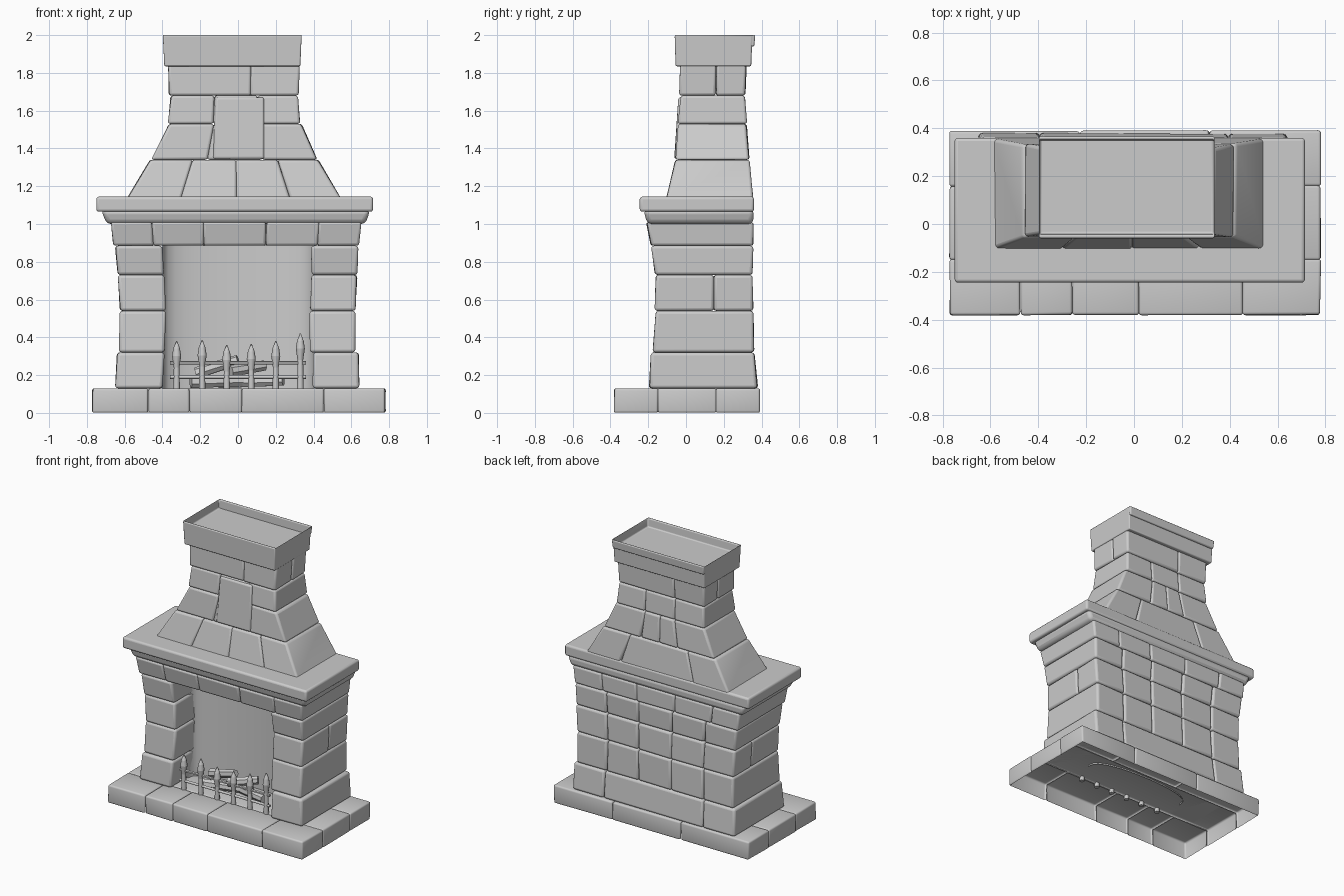
import bpy, bmesh, random, math
from mathutils import Vector

random.seed(4)
if "Cube" in bpy.data.objects:
    bpy.data.objects.remove(bpy.data.objects["Cube"])

stone = bpy.data.materials.new("grey_stone")
stone.use_nodes = True
GREY = (0.6, 0.6, 0.6, 1)
stone.diffuse_color = GREY
stone.node_tree.nodes["Principled BSDF"].inputs["Base Color"].default_value = GREY


def finish(name, bm, bevel=0.0, angle=60):
    bmesh.ops.recalc_face_normals(bm, faces=bm.faces)
    mesh = bpy.data.meshes.new(name)
    bm.to_mesh(mesh)
    bm.free()
    mesh.materials.append(stone)
    obj = bpy.data.objects.new(name, mesh)
    bpy.context.collection.objects.link(obj)
    if bevel:
        mod = obj.modifiers.new("worn_edges", "BEVEL")
        mod.width, mod.segments = bevel, 3
    for other in bpy.context.selected_objects:
        other.select_set(False)
    obj.select_set(True)
    bpy.context.view_layer.objects.active = obj
    bpy.ops.object.shade_smooth_by_angle(angle=math.radians(angle))


def block(bm, z0, z1, low, high, jitter=0.003):
    """Tapered stone: low and high are (x0, x1, y0, y1) rectangles."""
    rings = []
    for z, (x0, x1, y0, y1) in ((z0, low), (z1, high)):
        ring = []
        for x, y in ((x0, y0), (x1, y0), (x1, y1), (x0, y1)):
            shift = [random.uniform(-jitter, jitter) for _ in range(2)]
            ring.append(bm.verts.new((x + shift[0], y + shift[1], z)))
        rings.append(ring)
    a, b = rings
    bm.faces.new(a[::-1])
    top = bm.faces.new(b)
    for i in range(4):
        j = (i + 1) % 4
        bm.faces.new((a[i], a[j], b[j], b[i]))
    return top


def part_of(rect, u0, u1, v0, v1):
    x0, x1, y0, y1 = rect
    w, d = x1 - x0, y1 - y0
    return (x0 + w * u0, x0 + w * u1, y0 + d * v0, y0 + d * v1)


def row(bm, z0, z1, low, high, marks, v0=0, v1=1):
    """Row of stones between marks given as fractions of the width."""
    for u0, u1 in zip(marks, marks[1:]):
        block(bm, z0, z1, part_of(low, u0, u1, v0, v1), part_of(high, u0, u1, v0, v1))


def course(name, z0, z1, low, high, ends, front=(), back=()):
    """End stones run the full depth, with front and back stones between them."""
    bm = bmesh.new()
    a, b = ends
    row(bm, z0, z1, low, high, (0, a))
    row(bm, z0, z1, low, high, (b, 1))
    row(bm, z0, z1, low, high, (a, *front, b), 0, 0.5)
    row(bm, z0, z1, low, high, (a, *back, b), 0.5, 1)
    finish(name, bm, 0.014)


# Hearth: worn stones, hollow and open underneath
bm = bmesh.new()
X0, X1, Y0, Y1 = -0.77, 0.78, -0.38, 0.39
hearth = (X0, X1, Y0, Y1)
row(bm, 0, 0.13, hearth, hearth, (0, 0.19, 0.33, 0.51, 0.79, 1), 0, 0.3)
row(bm, 0, 0.13, hearth, hearth, (0, 1), 0.3, 0.7)
row(bm, 0, 0.13, hearth, hearth, (0, 0.35, 0.7, 1), 0.7, 1)
bmesh.ops.recalc_face_normals(bm, faces=bm.faces)
bmesh.ops.bevel(bm, geom=bm.edges[:], offset=0.012, segments=3, profile=0.5, affect="EDGES")
hidden = []
for face in bm.faces:
    c = face.calc_center_median()
    inner = X0 + 0.03 < c.x < X1 - 0.03 and Y0 + 0.03 < c.y < Y1 - 0.03
    if (inner and c.z < 0.115) or (c.z < 0.02 and face.normal.z < -0.9):
        hidden.append(face)
bmesh.ops.delete(bm, geom=hidden, context="FACES")
finish("hearth_stones", bm)

# Body courses: two piers joined by a back wall
levels = [0.13, 0.32, 0.54, 0.73, 0.885]
rects = [((-0.65, 0.64, -0.195, 0.38), (-0.64, 0.64, -0.185, 0.36)),
         ((-0.63, 0.62, -0.175, 0.36), (-0.625, 0.62, -0.16, 0.355)),
         ((-0.625, 0.62, -0.165, 0.355), (-0.635, 0.63, -0.16, 0.35)),
         ((-0.635, 0.63, -0.165, 0.35), (-0.65, 0.635, -0.185, 0.355))]
for i, (low, high) in enumerate(rects):
    bm = bmesh.new()
    z0, z1 = levels[i], levels[i + 1]
    depths = ((0, 0.6), (0.6, 1)) if i == 2 else ((0, 1),)
    for v0, v1 in depths:
        for u0, u1 in ((0, 0.195), (0.808, 1)):
            block(bm, z0, z1, part_of(low, u0, u1, v0, v1), part_of(high, u0, u1, v0, v1))
    wall = (0.195, 0.808) if i == 0 else (0.195, 0.4, 0.61, 0.808)
    row(bm, z0, z1, low, high, wall, 0.65, 1)
    finish("body_course_%d" % (i + 1), bm, 0.016)

# Smooth curved lining at the back of the firebox
bm = bmesh.new()
columns = []
for i in range(17):
    t = math.pi * i / 16
    x, y = -0.4 * math.cos(t), 0.0 + 0.13 * math.sin(t) ** 0.7
    columns.append([bm.verts.new((x, y, z)) for z in (0.12, 0.89)])
for a, b in zip(columns, columns[1:]):
    bm.faces.new((a[0], b[0], b[1], a[1]))
finish("firebox_lining", bm)

# Lintel and mantel
course("lintel", 0.885, 1.01, (-0.66, 0.64, -0.185, 0.355), (-0.675, 0.655, -0.21, 0.355),
       (0.165, 0.83), (0.37, 0.62), (0.39, 0.62))
bm = bmesh.new()
block(bm, 1.0, 1.075, (-0.695, 0.675, -0.205, 0.355), (-0.725, 0.7, -0.225, 0.36), 0)
finish("mantel_moulding", bm, 0.025)
bm = bmesh.new()
shelf = (-0.75, 0.715, -0.245, 0.36)
block(bm, 1.065, 1.145, shelf, shelf, 0)
finish("mantel_shelf", bm, 0.014)

# Sloping hood and chimney stack
course("hood_lower", 1.13, 1.34, (-0.59, 0.55, -0.105, 0.355), (-0.465, 0.425, -0.055, 0.335),
       (0.25, 0.76), (0.51,))
course("hood_upper", 1.34, 1.53, (-0.46, 0.42, -0.055, 0.335), (-0.365, 0.335, -0.04, 0.32),
       (0.34, 0.67), (), (0.5,))
course("stack_lower", 1.53, 1.68, (-0.37, 0.33, -0.042, 0.322), (-0.355, 0.32, -0.03, 0.31),
       (0.34, 0.68))
upper_low, upper_high = (-0.365, 0.32, -0.035, 0.315), (-0.37, 0.325, -0.03, 0.32)
bm = bmesh.new()
row(bm, 1.68, 1.85, upper_low, upper_high, (0, 0.63, 1), 0, 0.55)
row(bm, 1.68, 1.85, upper_low, upper_high, (0, 0.35, 1), 0.55, 1)
finish("stack_upper", bm, 0.014)
bm = bmesh.new()
block(bm, 1.345, 1.67, (-0.13, 0.14, -0.062, 0.05), (-0.12, 0.135, -0.042, 0.05))
finish("hood_keystone", bm, 0.012)

# Chimney cap with a shallow flue opening
bm = bmesh.new()
cap_low, cap_high = (-0.39, 0.33, -0.055, 0.345), (-0.398, 0.337, -0.06, 0.352)
top = block(bm, 1.835, 2, cap_low, cap_high, 0)
bmesh.ops.inset_region(bm, faces=[top], thickness=0.108)
bmesh.ops.translate(bm, verts=top.verts, vec=(0, 0.015, 0))
bmesh.ops.inset_region(bm, faces=[top], thickness=0.008, depth=-0.06)
finish("chimney_cap", bm, 0.02)


def rod(bm, start, end, r0, r1, sides=8):
    start, end = Vector(start), Vector(end)
    axis = end - start
    matrix = axis.to_track_quat("Z", "Y").to_matrix().to_4x4()
    matrix.translation = (start + end) / 2
    bmesh.ops.create_cone(bm, cap_ends=True, segments=sides, radius1=r0, radius2=r1,
                          depth=axis.length, matrix=matrix)


# Fire guard: spear-headed posts joined by rails
bm = bmesh.new()
FENCE_Y = -0.15
posts = ((-0.325, 0.38), (-0.19, 0.385), (-0.06, 0.36), (0.07, 0.365), (0.2, 0.38), (0.33, 0.42))
for x, top_z in posts:
    profile = ((0.1, 0.018), (top_z - 0.14, 0.015), (top_z - 0.08, 0.024),
               (top_z - 0.04, 0.018), (top_z, 0.003))
    for (z0, r0), (z1, r1) in zip(profile, profile[1:]):
        rod(bm, (x, FENCE_Y, z0), (x, FENCE_Y, z1), r0, r1)
for z in (0.19, 0.265):
    rod(bm, (-0.36, FENCE_Y, z), (0.36, FENCE_Y, z), 0.01, 0.01, 6)
finish("fire_guard", bm)

# Stacked firewood
bm = bmesh.new()
logs = (((-0.25, -0.06, 0.16), (0.1, 0.02, 0.17)), ((-0.1, 0.04, 0.16), (0.24, -0.05, 0.17)),
        ((-0.22, 0.01, 0.21), (0.0, -0.03, 0.28)), ((-0.04, -0.06, 0.22), (0.14, 0.03, 0.25)))
for start, end in logs:
    rod(bm, start, end, 0.032, 0.028, 7)
finish("firewood", bm, angle=40)
